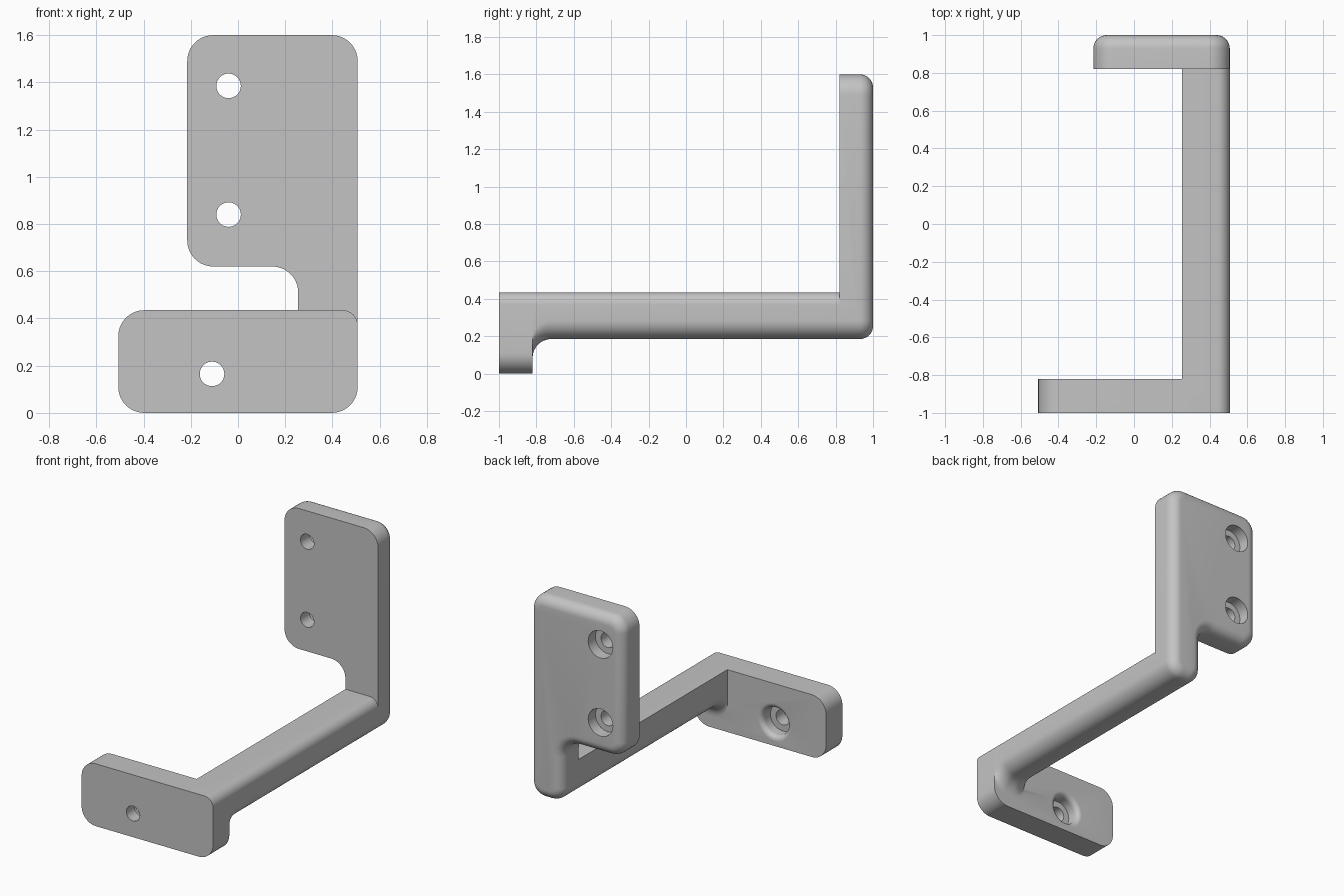
import bpy
import bmesh
from math import sin, cos, pi, sqrt
from mathutils import Vector

cube = bpy.data.objects.get("Cube")
if cube:
    bpy.data.objects.remove(cube, do_unlink=True)

grey = bpy.data.materials.new("light grey")
grey.use_nodes = True
grey.diffuse_color = (0.55, 0.55, 0.55, 1)
grey.node_tree.nodes["Principled BSDF"].inputs["Base Color"].default_value = (0.55, 0.55, 0.55, 1)

RIGHT, INNER = 0.507, 0.255     # sides of the arm
TOP, BOTTOM = 0.435, 0.185      # top and underside of the arm
FRONT_Y, BACK_Y = -0.82, 0.82   # inner faces of the two plates
ROUND, EDGE, ARM_ROUND = 0.11, 0.07, 0.1
ARC_STEPS = 10


def outline(corners, inset=0.0):
    """Rounded right-angled outline, counter-clockwise corners (x, z, radius)."""
    points = []
    for i, (x, z, r) in enumerate(corners):
        before, after = corners[i - 1], corners[(i + 1) % len(corners)]
        p = Vector((x, z))
        u = (p - Vector(before[:2])).normalized()
        v = (Vector(after[:2]) - p).normalized()
        p += (Vector((-u.y, u.x)) + Vector((-v.y, v.x))) * inset
        if r == 0:
            points.append(p)
            continue
        r += -inset if u.cross(v) > 0 else inset
        centre = p + (v - u) * r
        for k in range(ARC_STEPS + 1):
            t = pi / 2 * k / ARC_STEPS
            points.append(centre + (u * sin(t) - v * cos(t)) * r)
    return points


def loft(name, sections):
    """Solid through sections given as (y, list of x-z points)."""
    bm = bmesh.new()
    rings = [[bm.verts.new((p[0], y, p[1])) for p in pts] for y, pts in sections]
    n = len(rings[0])
    for a, b in zip(rings, rings[1:]):
        for i in range(n):
            j = (i + 1) % n
            bm.faces.new((a[i], a[j], b[j], b[i]))
    bm.faces.new(rings[0])
    bm.faces.new(rings[-1])
    bmesh.ops.recalc_face_normals(bm, faces=bm.faces)
    mesh = bpy.data.meshes.new(name)
    bm.to_mesh(mesh)
    bm.free()
    mesh.materials.append(grey)
    obj = bpy.data.objects.new(name, mesh)
    bpy.context.collection.objects.link(obj)
    return obj


def hole_cutter(name, x, z, profile):
    """Turned cutter along y from a (radius, y) profile."""
    sides = 40
    return loft(name, [(y, [(x + r * cos(2 * pi * k / sides), z + r * sin(2 * pi * k / sides))
                            for k in range(sides)]) for r, y in profile])


def combine(target, tool, operation):
    mod = target.modifiers.new(operation, 'BOOLEAN')
    mod.operation = operation
    mod.solver = 'EXACT'
    mod.object = tool
    bpy.ops.object.select_all(action='DESELECT')
    bpy.context.view_layer.objects.active = target
    target.select_set(True)
    bpy.ops.object.modifier_apply(modifier=mod.name)
    bpy.data.objects.remove(tool, do_unlink=True)


# Back plate with its stem, rounded over on the rear edge
back_shape = [(INNER, BOTTOM, ARM_ROUND), (RIGHT, BOTTOM, ARM_ROUND), (RIGHT, 1.6, ROUND),
              (-0.215, 1.6, ROUND), (-0.215, 0.62, ROUND), (INNER, 0.62, ROUND)]
sections = [(BACK_Y, outline(back_shape))]
for k in range(9):
    a = pi / 2 * k / 8
    sections.append((1 - EDGE + EDGE * sin(a), outline(back_shape, EDGE * (1 - cos(a)))))
bracket = loft("bracket", sections)

# Front plate
front_shape = [(-RIGHT, 0, ROUND), (RIGHT, 0, ROUND), (RIGHT, TOP, 0.065), (-RIGHT, TOP, ROUND)]
front_plate = loft("front_plate", [(y, outline(front_shape)) for y in (-1, FRONT_Y)])

# Counterbored screw holes
for z in (0.84, 1.385):
    combine(bracket, hole_cutter("back_hole", -0.04, z, [
        (0.052, 0.7), (0.052, 0.92), (0.095, 0.92), (0.095, 1.1)]), 'DIFFERENCE')

lip = 0.035
profile = [(0.052, -1.1), (0.052, -0.91), (0.095, -0.91)]
for k in range(9):
    a = pi / 2 * k / 8
    profile.append((0.095 + lip * (1 - cos(a)), FRONT_Y - lip * (1 - sin(a))))
profile.append((0.095 + lip, -0.7))
combine(front_plate, hole_cutter("front_hole", -0.11, 0.165, profile), 'DIFFERENCE')


# Arm, its underside flaring down into the front plate
def arm_section(drop):
    z = BOTTOM - drop
    return outline([(INNER, z, ARM_ROUND), (RIGHT, z, ARM_ROUND),
                    (RIGHT, TOP, 0.065), (INNER, TOP, 0)])


flare = 0.1
sections = [(-0.9, arm_section(flare))]
for k in range(11):
    a = pi / 2 * k / 10
    sections.append((FRONT_Y + flare * (1 - cos(a)), arm_section(flare * (1 - sin(a)))))
sections.append((0.9, arm_section(0)))
arm = loft("arm", sections)

# Join everything into one clean solid
combine(bracket, arm, 'UNION')
combine(bracket, front_plate, 'UNION')
bpy.ops.object.shade_smooth_by_angle(angle=pi / 6)
